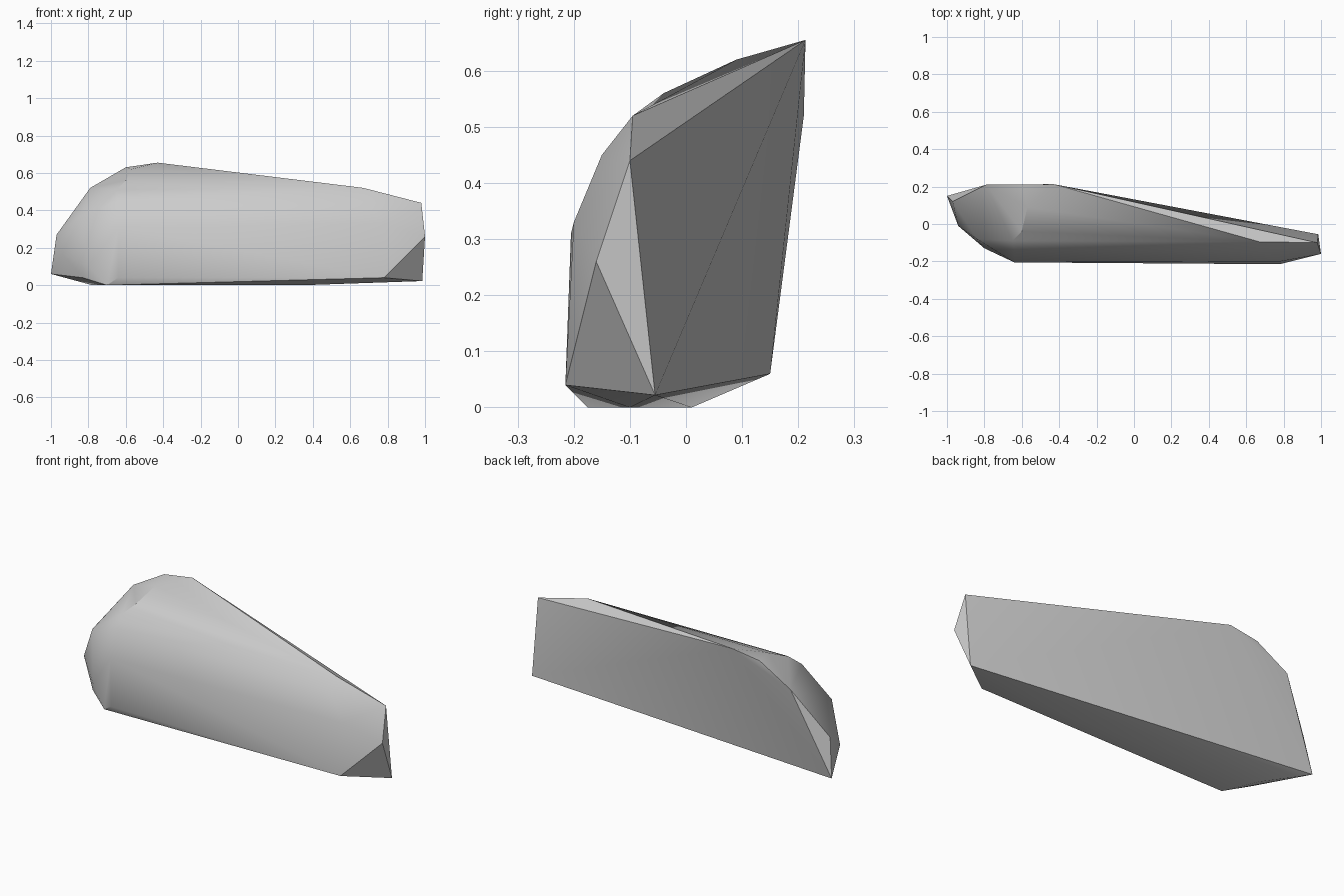
import bpy
import bmesh
import math

cube = bpy.data.objects.get("Cube")
if cube:
    bpy.data.objects.remove(cube, do_unlink=True)

stone = bpy.data.materials.new("stone_grey")
stone.use_nodes = True
grey = (0.6, 0.6, 0.6, 1)
stone.diffuse_color = grey
stone.node_tree.nodes["Principled BSDF"].inputs["Base Color"].default_value = grey

# Corner points of each zone of the rock
back_rim = [(-1, .15, .06), (-.97, .12, .27), (-.79, .21, .52),
            (-.6, .21, .63), (-.43, .213, .655)]
narrow_end = [(.985, -.055, .022), (.98, -.1, .44), (1, -.16, .26), (.67, -.095, .52)]
front_face = [(.78, -.215, .04), (.78, -.2, .33), (-.64, -.205, .31), (-.64, -.2, .04),
              (-.64, -.14, .45), (.68, -.15, .45)]
rounded_end = [(-.94, -.01, .17), (-.84, -.08, .37), (-.8, -.13, .1),
               (-.65, -.09, .51), (-.6, -.04, .56), (-.57, .09, .62)]
base = [(-.78, .01, 0), (-.7, -.175, 0), (.35, -.1, 0), (-.83, -.09, .04)]

# Wrap the corners in a faceted skin
bm = bmesh.new()
for p in back_rim + narrow_end + front_face + rounded_end + base:
    bm.verts.new(p)
hull = bmesh.ops.convex_hull(bm, input=bm.verts)
loose = {v for v in hull["geom_interior"] + hull["geom_unused"]
         if isinstance(v, bmesh.types.BMVert)}
bmesh.ops.delete(bm, geom=list(loose), context="VERTS")
bmesh.ops.recalc_face_normals(bm, faces=bm.faces)

mesh = bpy.data.meshes.new("rock_slab")
bm.to_mesh(mesh)
bm.free()
mesh.materials.append(stone)
rock = bpy.data.objects.new("rock_slab", mesh)
bpy.context.collection.objects.link(rock)

# Soft facets with sharp ridges
bpy.ops.object.select_all(action="DESELECT")
rock.select_set(True)
bpy.context.view_layer.objects.active = rock
bpy.ops.object.shade_smooth_by_angle(angle=math.radians(32))
